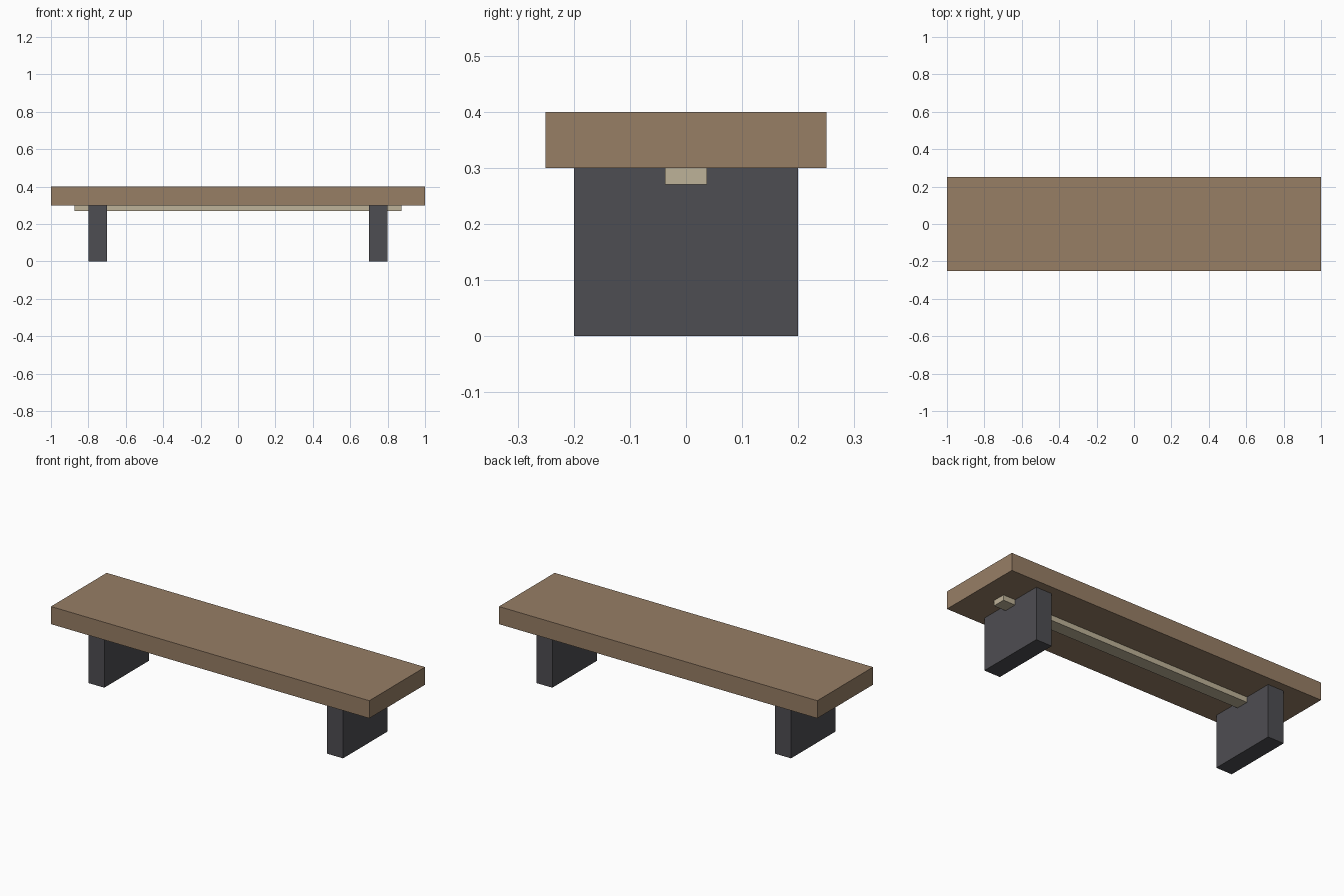
import bpy

if "Cube" in bpy.data.objects:
    bpy.data.objects.remove(bpy.data.objects["Cube"])


def material(name, color):
    mat = bpy.data.materials.new(name)
    mat.diffuse_color = (*color, 1.0)
    mat.use_nodes = True
    mat.node_tree.nodes["Principled BSDF"].inputs["Base Color"].default_value = mat.diffuse_color
    return mat


def box(name, center, size, mat):
    bpy.ops.mesh.primitive_cube_add(size=1, location=center)
    obj = bpy.context.object
    obj.name = name
    obj.scale = size
    bpy.ops.object.transform_apply(location=False, rotation=False, scale=True)
    obj.data.materials.append(mat)
    return obj


brown_wood = material("brown_wood", (0.309, 0.209, 0.131))
dark_grey = material("dark_grey", (0.076, 0.075, 0.084))
pale_wood = material("pale_wood", (0.515, 0.445, 0.314))

# Thick seat slab
box("seat", (0, 0, 0.35), (2.0, 0.5, 0.1), brown_wood)

# Slab legs near both ends
for side, x in (("left", -0.75), ("right", 0.75)):
    box(f"{side}_leg", (x, 0, 0.15), (0.1, 0.4, 0.3), dark_grey)

# Support rail under the seat, passing through both legs
box("support_rail", (0, 0, 0.285), (1.75, 0.074, 0.03), pale_wood)
